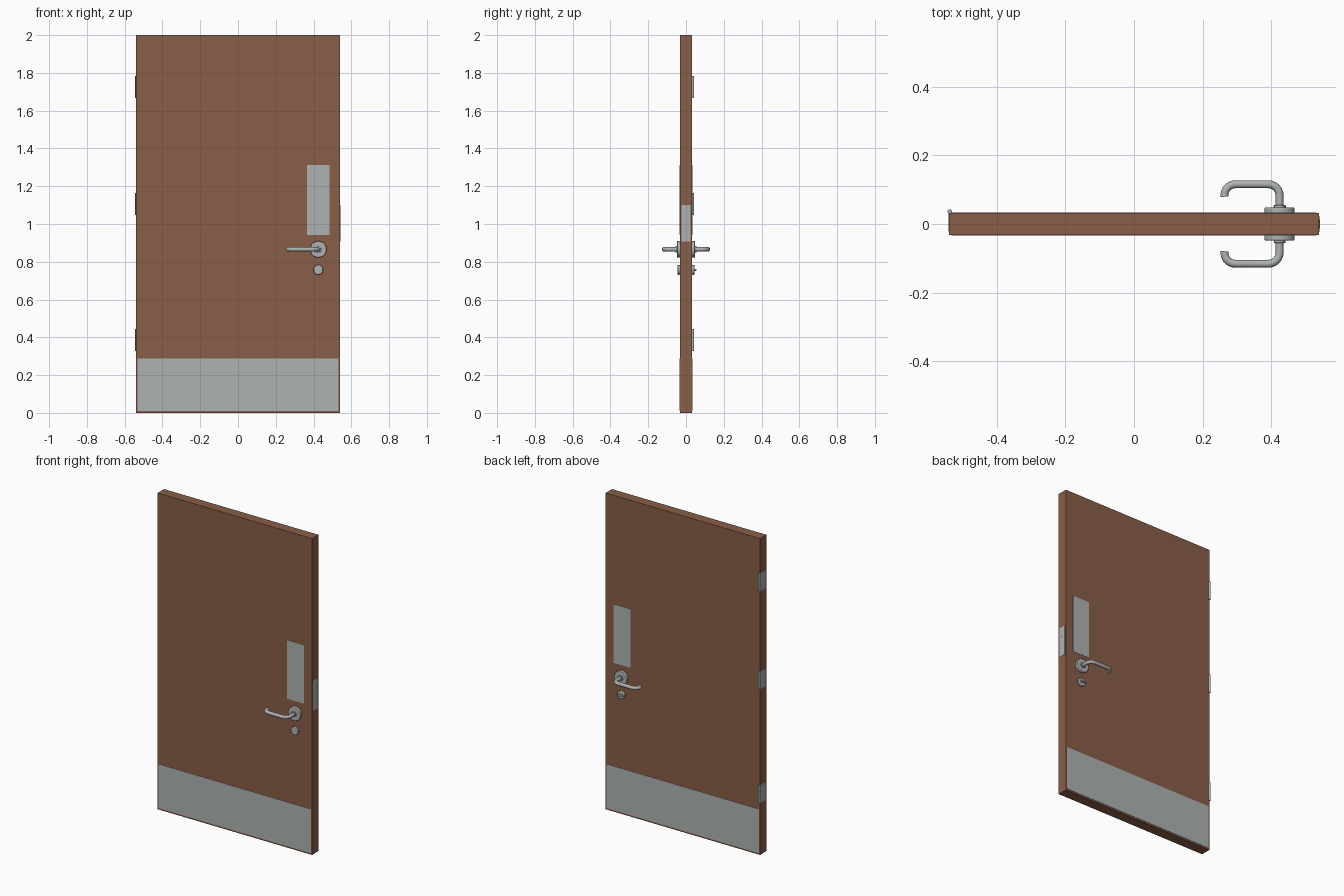
import bpy, math
from mathutils import Vector

cube = bpy.data.objects.get("Cube")
if cube:
    bpy.data.objects.remove(cube, do_unlink=True)


def material(name, rgb, metallic=0.0):
    m = bpy.data.materials.new(name)
    m.use_nodes = True
    m.diffuse_color = (*rgb, 1)
    bsdf = m.node_tree.nodes["Principled BSDF"]
    bsdf.inputs["Base Color"].default_value = (*rgb, 1)
    bsdf.inputs["Roughness"].default_value = 0.5
    return m


WOOD = material("brown wood", (0.25, 0.112, 0.064))
STEEL = material("satin steel", (0.42, 0.45, 0.44))
FACE = 0.032          # half the door thickness
EDGE = 0.54           # half the door width


def finish(name, mat, bevel=0.0, smooth=False):
    ob = bpy.context.object
    ob.name = ob.data.name = name
    ob.data.materials.append(mat)
    bpy.ops.object.transform_apply(location=False, rotation=True, scale=True)
    if bevel:
        mod = ob.modifiers.new("Soft edge", "BEVEL")
        mod.width, mod.segments = bevel, 2
        mod.limit_method = "ANGLE"
    if smooth:
        bpy.ops.object.shade_smooth_by_angle(angle=math.radians(35))
    return ob


def box(name, lo, hi, mat, bevel=0.0):
    lo, hi = Vector(lo), Vector(hi)
    bpy.ops.mesh.primitive_cube_add(size=1, location=(lo + hi) / 2)
    bpy.context.object.scale = hi - lo
    return finish(name, mat, bevel)


def rod(name, radius, a, b, bevel=0.0, sides=32):
    a, b = Vector(a), Vector(b)
    bpy.ops.mesh.primitive_cylinder_add(
        vertices=sides, radius=radius, depth=(b - a).length, location=(a + b) / 2,
        rotation=(b - a).to_track_quat("Z", "Y").to_euler())
    return finish(name, STEEL, bevel, True)


def arc(cx, cy, r, start, end, steps=8):
    for i in range(steps + 1):
        t = math.radians(start + (end - start) * i / steps)
        yield cx + r * math.cos(t), cy + r * math.sin(t)


# Door leaf
box("door_leaf", (-EDGE, -FACE, 0), (EDGE, FACE, 2), WOOD)

# Fittings repeated on both faces
HX, HZ, LZ = 0.425, 0.866, 0.757
for label, s in (("front", -1), ("back", 1)):
    outer = s * (FACE + 0.002)
    lo, hi = sorted((s * (FACE - 0.002), outer))
    box(label + "_push_plate", (0.366, lo, 0.942), (0.485, hi, 1.313), STEEL)
    box(label + "_kick_plate", (-0.533, lo, 0.01), (0.533, hi, 0.288), STEEL)

    # Lever rose, collar and bent tube
    rod(label + "_rose", 0.044, (HX, s * 0.03, HZ), (HX, s * 0.048, HZ), 0.003)
    rod(label + "_collar", 0.017, (HX, s * 0.046, HZ), (HX, s * 0.055, HZ), 0.001)
    path = [(HX, 0.045)]
    path += list(arc(HX - 0.033, 0.083, 0.033, 0, 90))
    path += list(arc(0.296, 0.084, 0.032, 90, 188))
    curve = bpy.data.curves.new(label + "_lever", "CURVE")
    curve.dimensions = "3D"
    curve.bevel_depth = 0.0115
    curve.bevel_resolution = 4
    curve.use_fill_caps = True
    spline = curve.splines.new("POLY")
    spline.points.add(len(path) - 1)
    for p, (x, y) in zip(spline.points, path):
        p.co = (x, s * y, HZ, 1)
    lever = bpy.data.objects.new(label + "_lever", curve)
    bpy.context.collection.objects.link(lever)
    bpy.ops.object.select_all(action="DESELECT")
    lever.select_set(True)
    bpy.context.view_layer.objects.active = lever
    bpy.ops.object.convert(target="MESH")
    finish(label + "_lever", STEEL, smooth=True)

    # Lock rose
    rod(label + "_lock_rose", 0.026, (HX, s * 0.03, LZ), (HX, s * 0.046, LZ), 0.004)

# Thumb turn on the back
box("thumb_turn", (HX - 0.018, 0.044, LZ - 0.005), (HX + 0.018, 0.055, LZ + 0.005), STEEL, 0.002)

# Lock faceplate, latch and screws on the opening edge
box("lock_faceplate", (EDGE - 0.004, -0.023, 0.908), (EDGE + 0.0015, 0.023, 1.1), STEEL)
box("latch_bolt", (EDGE - 0.003, -0.013, 1.035), (EDGE + 0.0025, 0.013, 1.052), STEEL)
for i, z in enumerate((0.922, 1.086)):
    rod("faceplate_screw_%d" % (i + 1), 0.004, (EDGE, 0, z), (EDGE + 0.002, 0, z), sides=12)

# Three hinges on the hanging edge, knuckles at the back
for i, z in enumerate((0.385, 1.105, 1.725)):
    n = i + 1
    box("hinge_%d_leaf" % n, (-EDGE - 0.0015, -0.022, z - 0.057),
        (-EDGE + 0.003, 0.036, z + 0.057), STEEL)
    rod("hinge_%d_knuckle" % n, 0.0065, (-EDGE + 0.002, 0.0365, z - 0.058),
        (-EDGE + 0.002, 0.0365, z + 0.058), sides=16)
